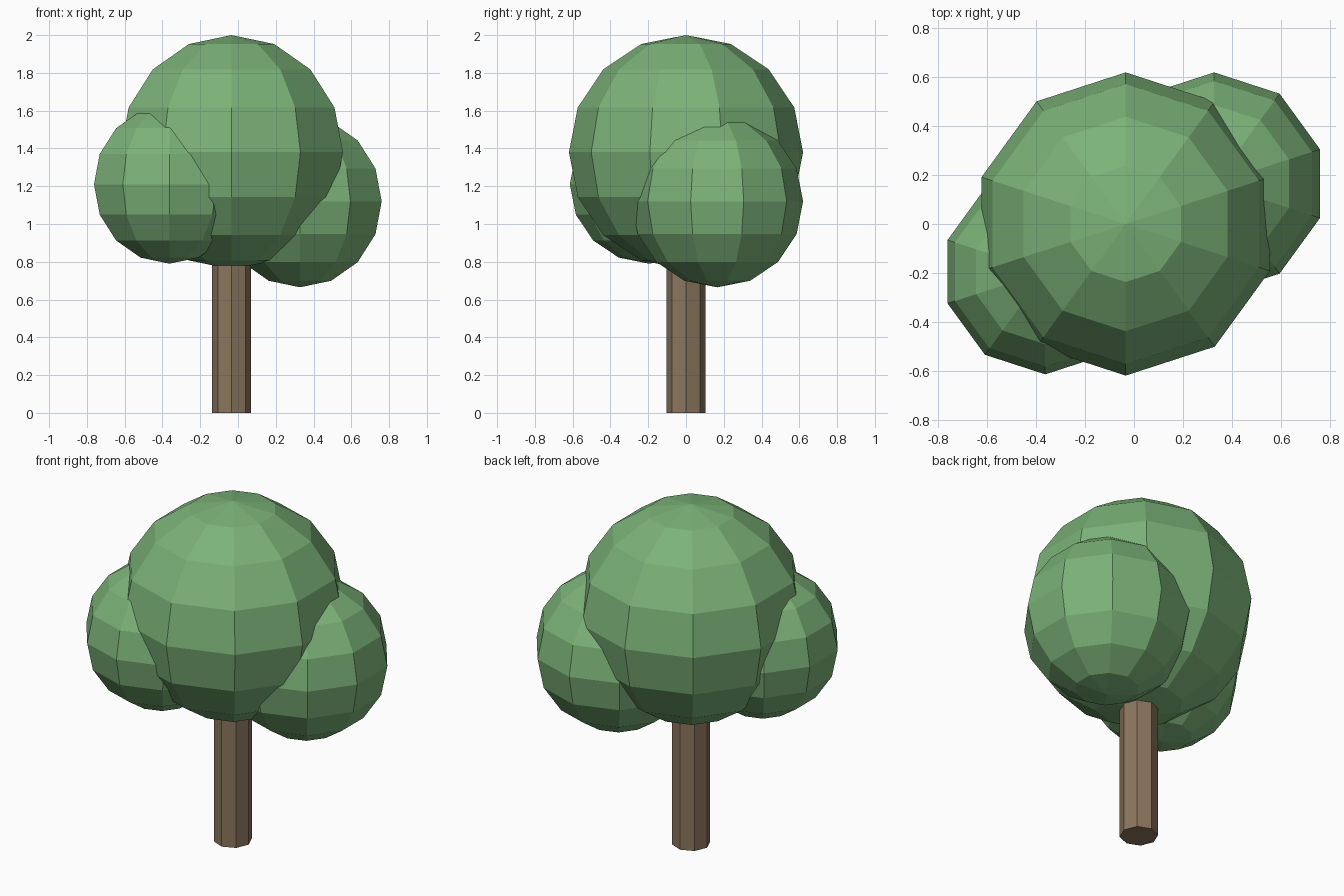
import bpy

if "Cube" in bpy.data.objects:
    bpy.data.objects.remove(bpy.data.objects["Cube"])


def material(name, color):
    mat = bpy.data.materials.new(name)
    mat.diffuse_color = (*color, 1)
    mat.use_nodes = True
    mat.node_tree.nodes["Principled BSDF"].inputs["Base Color"].default_value = mat.diffuse_color
    return mat


bark = material("bark", (0.26, 0.18, 0.11))
leaf = material("leaf", (0.20, 0.45, 0.19))


def finish(name, mat):
    ob = bpy.context.object
    ob.name = name
    ob.data.materials.append(mat)


# Trunk: eight-sided post running up into the crown
TRUNK_H = 1.0
bpy.ops.mesh.primitive_cylinder_add(vertices=8, radius=0.103, depth=TRUNK_H,
                                    location=(-0.034, 0, TRUNK_H / 2))
finish("trunk", bark)

# Foliage: three overlapping faceted balls
for name, radius, centre in (
    ("main_crown", 0.62, (-0.034, 0, 1.38)),
    ("right_foliage", 0.455, (0.328, 0.165, 1.12)),
    ("left_foliage", 0.42, (-0.363, -0.195, 1.21)),
):
    bpy.ops.mesh.primitive_uv_sphere_add(segments=10, ring_count=8,
                                         radius=radius, location=centre)
    finish(name, leaf)
